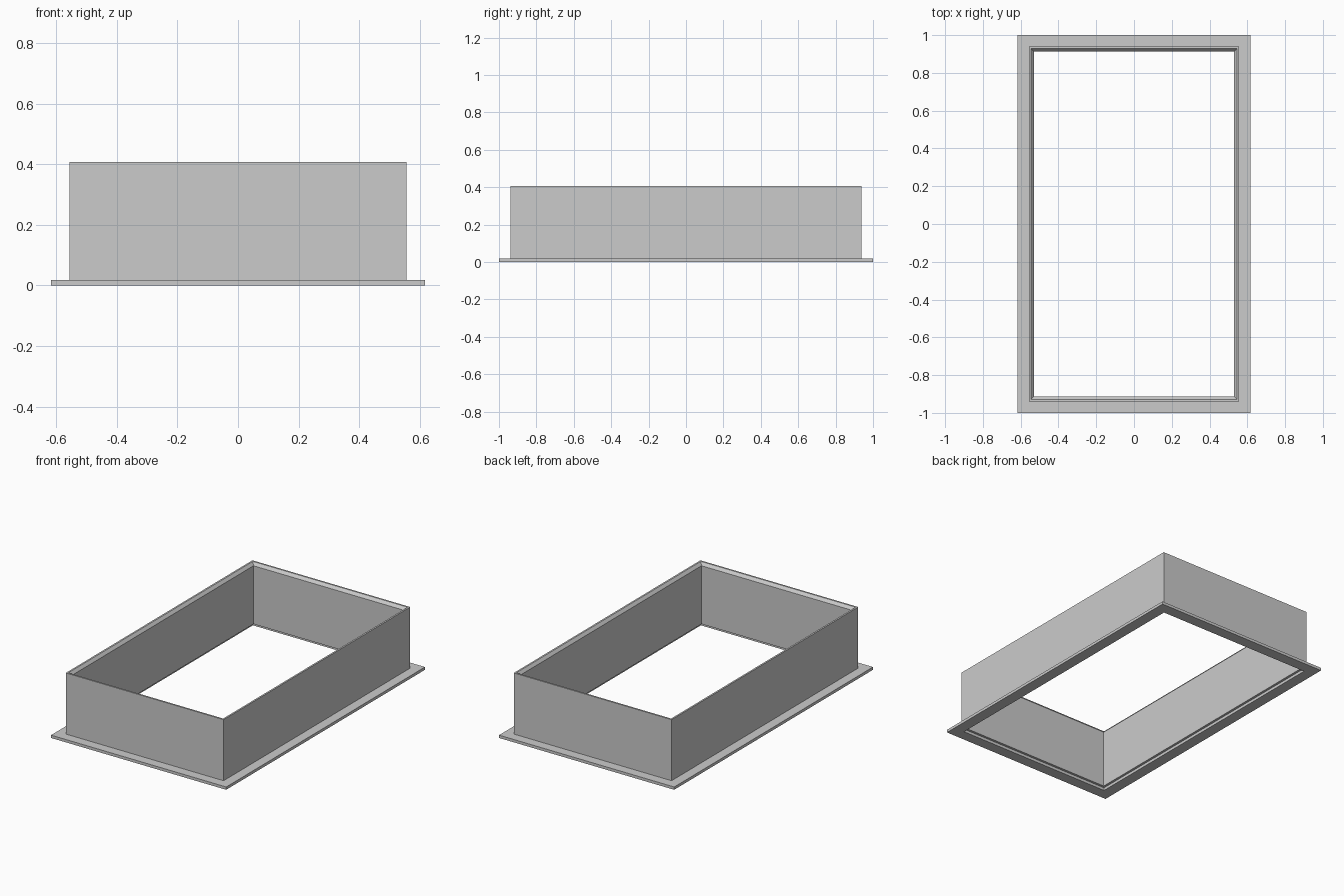
import bpy
import bmesh

cube = bpy.data.objects.get("Cube")
if cube:
    bpy.data.objects.remove(cube, do_unlink=True)

# Single matte grey
grey = bpy.data.materials.new("plain grey")
grey.use_nodes = True
colour = (0.6, 0.6, 0.6, 1)
grey.diffuse_color = colour
grey.node_tree.nodes["Principled BSDF"].inputs["Base Color"].default_value = colour

HALF_X, HALF_Y = 0.617, 1.0


def swept_frame(name, profile):
    """Sweep a closed (inset, height) profile round the rectangle with mitred corners."""
    bm = bmesh.new()
    corners = [(1, -1), (1, 1), (-1, 1), (-1, -1)]
    rings = [[bm.verts.new((sx * (HALF_X - d), sy * (HALF_Y - d), z)) for d, z in profile]
             for sx, sy in corners]
    n = len(profile)
    for i, ring in enumerate(rings):
        following = rings[(i + 1) % 4]
        for j in range(n):
            k = (j + 1) % n
            bm.faces.new((ring[j], following[j], following[k], ring[k]))
    bmesh.ops.recalc_face_normals(bm, faces=bm.faces)
    mesh = bpy.data.meshes.new(name)
    bm.to_mesh(mesh)
    bm.free()
    mesh.materials.append(grey)
    obj = bpy.data.objects.new(name, mesh)
    bpy.context.collection.objects.link(obj)
    return obj


OUTER, LIP, INNER = 0.061, 0.072, 0.087
FLANGE, TOP, CHAMFER = 0.018, 0.407, 0.018

# Flange, upright wall with chamfered inner rim, and stepped underside in one profile
swept_frame("flanged_frame", [
    (0, 0), (0, FLANGE), (OUTER, FLANGE), (OUTER, TOP), (LIP, TOP),
    (INNER, TOP - CHAMFER), (INNER, FLANGE), (LIP, FLANGE), (LIP, 0),
])
